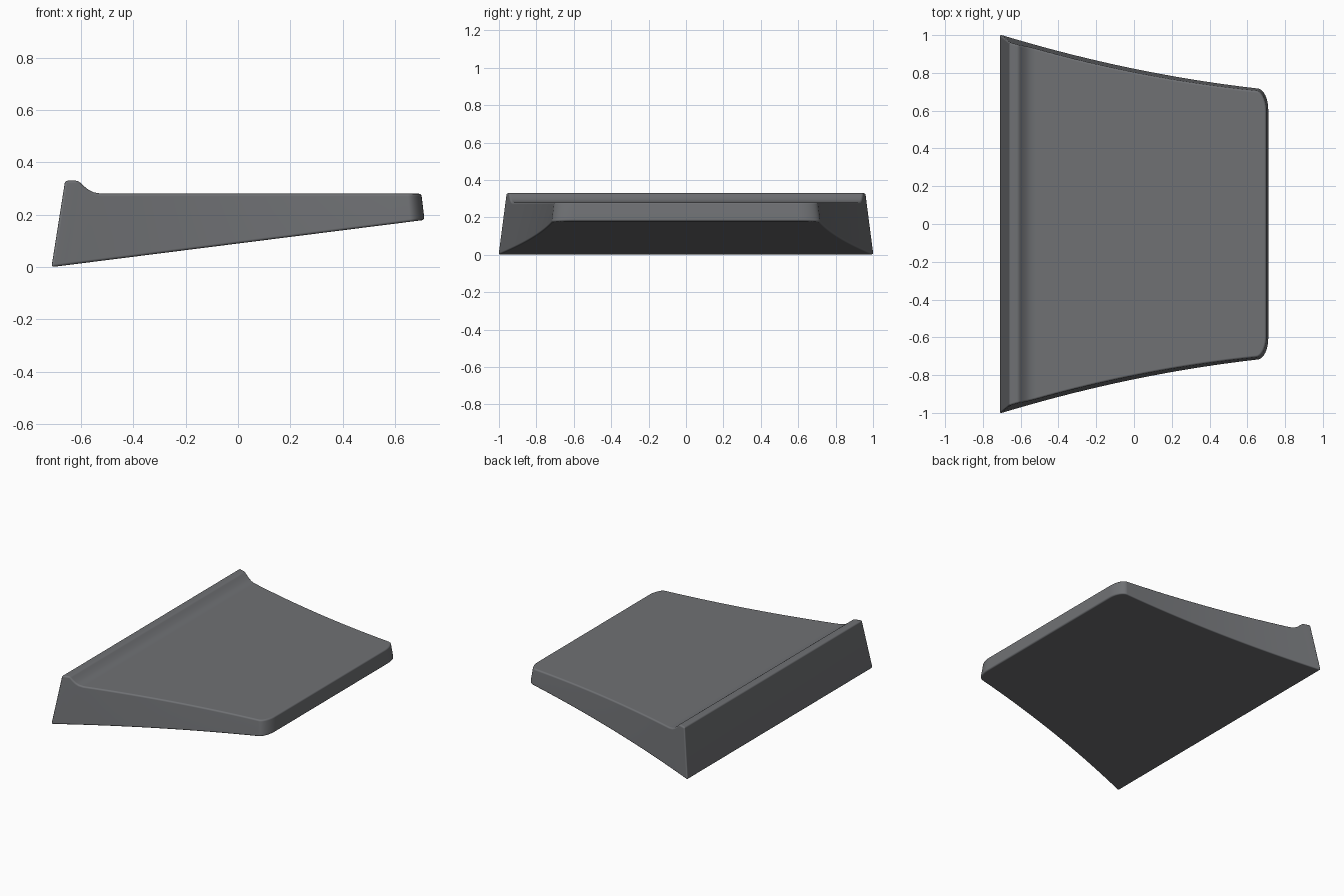
import bpy, bmesh, math

if "Cube" in bpy.data.objects:
    bpy.data.objects.remove(bpy.data.objects["Cube"])

# plan half-width: gently concave flank, elliptical front corner
X_BACK, X_FRONT, CORNER = -0.712, 0.712, 0.055


def flank(x):
    return 0.823 - 0.205 * x + 0.07 * x * x


def half_width(x):
    start = X_FRONT - CORNER
    if x <= start:
        return flank(x)
    t = min(1.0, (x - start) / CORNER)
    return flank(x) - 0.105 * (1 - math.sqrt(max(0.0, 1 - t * t)))


def bottom_x(xt):
    return X_BACK + (xt + 0.66) / 1.36 * (X_FRONT - X_BACK)


def top_x(xb):
    return -0.66 + (xb - X_BACK) / (X_FRONT - X_BACK) * 1.36


# top profile: raised back lip, concave fillet, then flat deck
lip = [(-0.66, 0.33), (-0.61, 0.33), (-0.592, 0.312), (-0.572, 0.296),
       (-0.55, 0.285), (-0.52, 0.28)]
deck_x = [-0.52 + i * (top_x(X_FRONT - CORNER) + 0.52) / 16 for i in range(1, 17)]
deck_x += [top_x(X_FRONT - CORNER + CORNER * math.sin(math.radians(9 * i)))
           for i in range(1, 11)]
stations = lip + [(x, 0.28) for x in deck_x]

# wedge body lofted along x, walls drafted inwards
bm = bmesh.new()
rings = []
for xt, zt in stations:
    xb = bottom_x(xt)
    zb = 0.18 * (xb - X_BACK) / (X_FRONT - X_BACK)
    w = half_width(xb)
    wt = w - 0.13 * (zt - zb)
    rings.append([bm.verts.new(p) for p in
                  ((xt, -wt, zt), (xt, wt, zt), (xb, w, zb), (xb, -w, zb))])
for i, (a, b) in enumerate(zip(rings, rings[1:])):
    bm.faces.new((a[0], b[0], b[3], a[3]))
    bm.faces.new((a[1], b[1], b[2], a[2]))
    if i < len(lip) - 1:
        bm.faces.new((a[0], b[0], b[1], a[1]))
flat = rings[len(lip) - 1:]
bm.faces.new([r[0] for r in flat] + [r[1] for r in reversed(flat)])
bm.faces.new([r[3] for r in rings] + [r[2] for r in reversed(rings)])
bm.faces.new(rings[0])
bm.faces.new(rings[-1])
bmesh.ops.recalc_face_normals(bm, faces=bm.faces)
mesh = bpy.data.meshes.new("wedge_plate")
bm.to_mesh(mesh)
bm.free()

plate = bpy.data.objects.new("wedge_plate", mesh)
bpy.context.collection.objects.link(plate)
mat = bpy.data.materials.new("slate_grey")
mat.diffuse_color = (0.16, 0.165, 0.175, 1)
mat.use_nodes = True
mat.node_tree.nodes["Principled BSDF"].inputs["Base Color"].default_value = mat.diffuse_color
mesh.materials.append(mat)

# softened edges
bpy.context.view_layer.objects.active = plate
plate.select_set(True)
bev = plate.modifiers.new("soft_edges", 'BEVEL')
bev.width = 0.01
bev.segments = 3
bev.limit_method = 'ANGLE'
bev.angle_limit = math.radians(40)
bev.use_clamp_overlap = False
bpy.ops.object.modifier_apply(modifier=bev.name)
bpy.ops.object.shade_smooth_by_angle(angle=math.radians(40))
wn = plate.modifiers.new("clean_shading", 'WEIGHTED_NORMAL')
wn.keep_sharp = True
